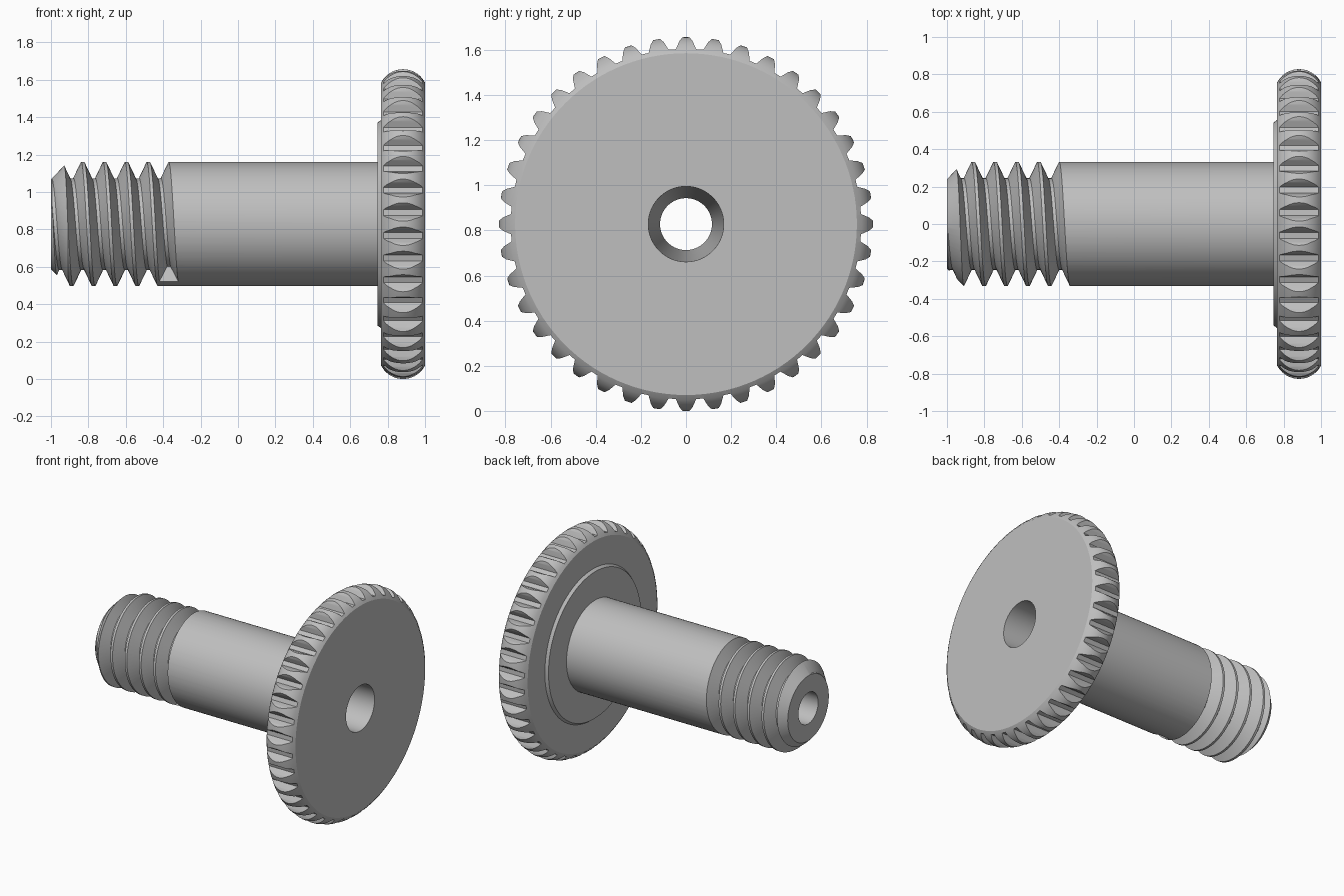
import bpy, bmesh
from math import sin, cos, pi, sqrt, radians

cube = bpy.data.objects.get("Cube")
if cube:
    bpy.data.objects.remove(cube, do_unlink=True)

AXIS_Z = 0.828          # height of the turning axis
SEGMENTS = 120
PITCH = 0.117

steel = bpy.data.materials.new("grey steel")
steel.use_nodes = True
grey = (0.52, 0.52, 0.52, 1)
steel.diffuse_color = grey
steel.node_tree.nodes["Principled BSDF"].inputs["Base Color"].default_value = grey


def polar(x, r, a):
    return (x, r * sin(a), AXIS_Z + r * cos(a))


def loft(name, rings, closed):
    """Skin a list of equal closed sections, looped or capped at both ends."""
    bm = bmesh.new()
    loops = [[bm.verts.new(p) for p in ring] for ring in rings]
    n = len(loops[0])
    pairs = list(zip(loops, loops[1:]))
    if closed:
        pairs.append((loops[-1], loops[0]))
    else:
        bm.faces.new(loops[0])
        bm.faces.new(loops[-1])
    for a, b in pairs:
        for i in range(n):
            j = (i + 1) % n
            bm.faces.new((a[i], a[j], b[j], b[i]))
    bmesh.ops.recalc_face_normals(bm, faces=bm.faces)
    mesh = bpy.data.meshes.new(name)
    bm.to_mesh(mesh)
    bm.free()
    mesh.materials.append(steel)
    obj = bpy.data.objects.new(name, mesh)
    bpy.context.collection.objects.link(obj)
    return obj


def lathe(name, profile):
    rings = [[polar(x, r, 2 * pi * s / SEGMENTS) for x, r in profile]
             for s in range(SEGMENTS)]
    return loft(name, rings, True)


def activate(obj):
    bpy.ops.object.select_all(action='DESELECT')
    obj.select_set(True)
    bpy.context.view_layer.objects.active = obj


def carve(obj, cutter):
    cutter.hide_render = True
    mod = obj.modifiers.new("cut", 'BOOLEAN')
    mod.operation = 'DIFFERENCE'
    mod.solver = 'EXACT'
    mod.object = cutter
    activate(obj)
    bpy.ops.object.modifier_apply(modifier=mod.name)
    bpy.data.objects.remove(cutter, do_unlink=True)


def bore(x):
    """Radius of the tapered through hole."""
    return 0.141 + 0.026 * x


# Shank: chamfered tube with tapered bore
JOINT = 0.745
shank = lathe("threaded_shank", [(-1, bore(-1)), (-1, 0.24), (-0.91, 0.332),
                                 (JOINT, 0.332), (JOINT, bore(JOINT))])

# Thread: helical groove running out past the tip
groove = [(-0.009, 0.245), (0.009, 0.245), (0.05, 0.332), (0.05, 0.36),
          (-0.05, 0.36), (-0.05, 0.332)]
STEPS = 72
rings = []
for s in range(int(6.3 * STEPS)):
    turn = s / STEPS
    a = pi + 0.4 + 2 * pi * turn
    rings.append([polar(-0.37 - PITCH * turn + dx, r, a) for dx, r in groove])
carve(shank, loft("thread_cutter", rings, False))

# Head: collar, flat faces and a crowned rim
MID, HALF, EDGE, CROWN = 0.8825, 0.1175, 0.757, 0.828
rise = CROWN - EDGE
arc_r = (HALF ** 2 + rise ** 2) / (2 * rise)
rim = []
for i in range(17):
    dx = HALF * (i / 8 - 1)
    rim.append((MID + dx, CROWN - arc_r + sqrt(arc_r ** 2 - dx ** 2)))
head = lathe("toothed_head", [(JOINT, bore(JOINT)), (JOINT, 0.542),
                              (0.765, 0.556)] + rim + [(1, bore(1))])

# Teeth: straight flared notches around the rim
TEETH = 40
half_notch = [(0.016, 0.776), (0.034, 0.81), (0.052, 0.829), (0.052, 0.86)]
notch = half_notch + [(-w, r) for w, r in reversed(half_notch)]
cutters = []
for t in range(TEETH):
    a = 2 * pi * (t + 0.5) / TEETH
    ends = [[(x, r * sin(a) + w * cos(a), AXIS_Z + r * cos(a) - w * sin(a))
             for w, r in notch] for x in (0.7, 1.1)]
    cutters.append(loft("notch_cutter", ends, False))
activate(cutters[0])
for c in cutters:
    c.select_set(True)
bpy.ops.object.join()
carve(head, cutters[0])

for obj in (shank, head):
    activate(obj)
    bpy.ops.object.shade_smooth_by_angle(angle=radians(22))
